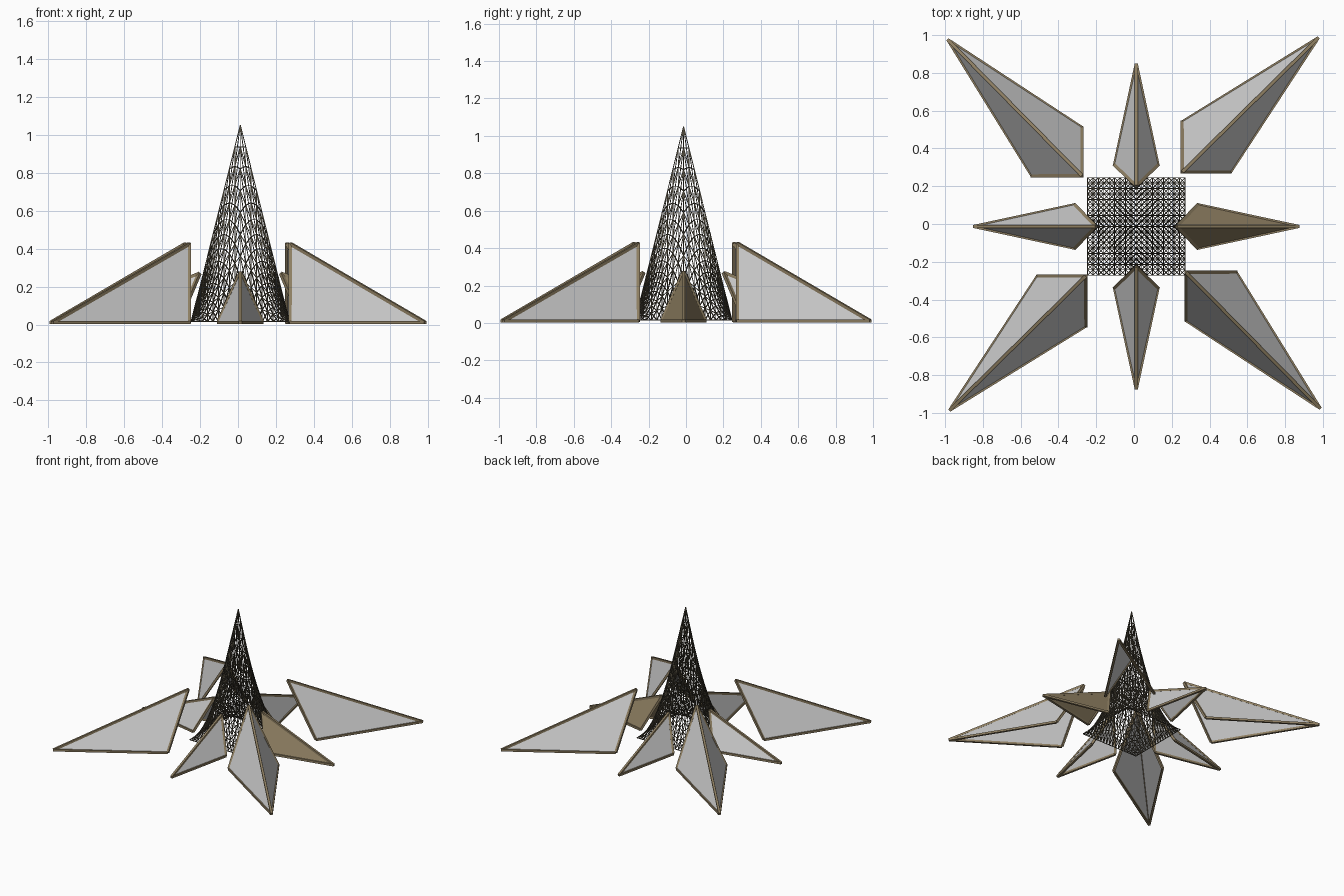
import bpy, bmesh, math
from mathutils import Vector, Matrix

if "Cube" in bpy.data.objects:
    bpy.data.objects.remove(bpy.data.objects["Cube"])


def material(name, rgb):
    m = bpy.data.materials.new(name)
    m.diffuse_color = (*rgb, 1)
    m.use_nodes = True
    m.node_tree.nodes["Principled BSDF"].inputs["Base Color"].default_value = m.diffuse_color
    return m


BROWN = material("timber", (0.27, 0.21, 0.12))
DARK = material("lattice_metal", (0.07, 0.06, 0.04))


def finish(name, bm, mat=None):
    me = bpy.data.meshes.new(name)
    bm.normal_update()
    bm.to_mesh(me)
    bm.free()
    ob = bpy.data.objects.new(name, me)
    bpy.context.collection.objects.link(ob)
    if mat:
        me.materials.append(mat)
    return ob


def bar(bm, a, b, r, sides=4):
    """Straight prism strut from a to b."""
    d = b - a
    up = Vector((0, 0, 1)) if abs(d.normalized().z) < 0.95 else Vector((1, 0, 0))
    u = d.cross(up).normalized()
    v = u.cross(d).normalized()
    rings = []
    for p in (a, b):
        ring = []
        for i in range(sides):
            t = 2 * math.pi * (i + 0.5) / sides
            ring.append(bm.verts.new(p + r * (u * math.cos(t) + v * math.sin(t))))
        rings.append(ring)
    for i in range(sides):
        j = (i + 1) % sides
        bm.faces.new((rings[0][i], rings[0][j], rings[1][j], rings[1][i]))
    bm.faces.new(rings[0][::-1])
    bm.faces.new(rings[1])


def petal(name, apex, left, right, tip, matrix, panel_mat=None):
    """Folded two-panel canopy, open below and behind, with a timber edge frame."""
    apex, left, right, tip = [matrix @ Vector(p) for p in (apex, left, right, tip)]
    bm = bmesh.new()
    a, l, r, t = [bm.verts.new(p) for p in (apex, left, right, tip)]
    bm.faces.new((a, l, t))
    bm.faces.new((a, t, r))
    panel = finish(name + "_panel", bm, panel_mat)
    mod = panel.modifiers.new("thickness", "SOLIDIFY")
    mod.thickness = 0.008
    mod.offset = 0
    bm = bmesh.new()
    for p, q in ((apex, left), (left, tip), (tip, right), (right, apex), (apex, tip)):
        bar(bm, p, q, 0.012)
    finish(name + "_frame", bm, BROWN)


# Four large corner canopies and four small side canopies
CENTRE = Matrix.Translation((0.012, -0.013, 0))
for k, (big, small) in enumerate((("back_right", "right"), ("back_left", "back"),
                                  ("front_left", "left"), ("front_right", "front"))):
    turn = Matrix.Rotation(k * math.pi / 2, 4, "Z")
    petal(big + "_canopy", (0.255, 0.275, 0.425), (0.255, 0.54, 0.01),
          (0.51, 0.275, 0.01), (0.975, 0.985, 0.01), turn)
    petal(small + "_canopy", (0.215, 0, 0.27), (0.325, 0.115, 0.01),
          (0.325, -0.115, 0.01), (0.86, 0, 0.01), CENTRE @ turn,
          BROWN if small == "right" else None)

# Lattice spire: four saddle surfaces over a square, cross-braced in each cell
N, HALF, HEIGHT, BASE = 9, 0.258, 1.035, 0.015


def node(i, j):
    z = BASE + HEIGHT * (1 - abs(i) / N) * (1 - abs(j) / N)
    return CENTRE @ Vector((i * HALF / N, j * HALF / N, z))


bm = bmesh.new()
for i in range(-N, N + 1):
    for j in range(-N, N + 1):
        if i < N:
            bar(bm, node(i, j), node(i + 1, j), 0.0032)
        if j < N:
            bar(bm, node(i, j), node(i, j + 1), 0.0032)
        if i < N and j < N:
            bar(bm, node(i, j), node(i + 1, j + 1), 0.0032)
            bar(bm, node(i + 1, j), node(i, j + 1), 0.0032)
finish("lattice_spire", bm, DARK)
